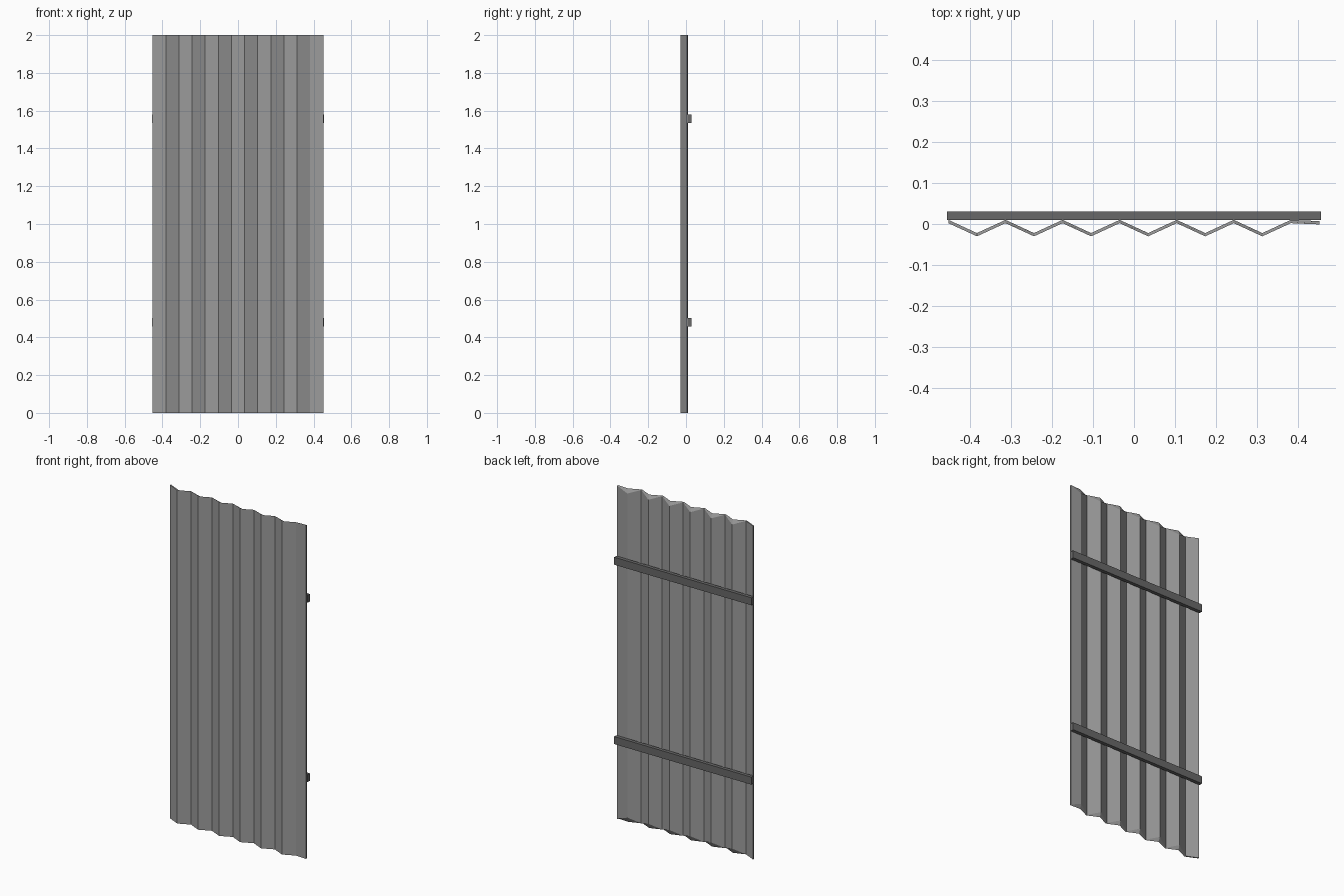
import bpy
import bmesh

if "Cube" in bpy.data.objects:
    bpy.data.objects.remove(bpy.data.objects["Cube"])


def make_material(name, value):
    mat = bpy.data.materials.new(name)
    mat.diffuse_color = (value, value, value, 1.0)
    mat.use_nodes = True
    mat.node_tree.nodes["Principled BSDF"].inputs["Base Color"].default_value = mat.diffuse_color
    return mat


sheet_grey = make_material("sheet grey", 0.33)
rail_grey = make_material("dark rail grey", 0.14)


def add_object(name, bm, mat):
    bmesh.ops.recalc_face_normals(bm, faces=bm.faces)
    mesh = bpy.data.meshes.new(name)
    bm.to_mesh(mesh)
    bm.free()
    mesh.materials.append(mat)
    obj = bpy.data.objects.new(name, mesh)
    bpy.context.collection.objects.link(obj)
    return obj


# Corrugated sheet: zigzag profile ending in a flat lap strip
HEIGHT = 2.0
THICK = 0.008
PITCH = 0.0695          # half a corrugation
CUT = 0.028             # back ridges stop short of the sheet ends
profile = []            # (x, front y, how far the back edge is trimmed)
for i in range(13):
    ridge = i % 2 == 0
    profile.append((-0.452 + i * PITCH,
                    0.002 if ridge else -0.03,
                    CUT if ridge and i > 0 else 0.0))
profile.append((0.452, -0.001, 0.0))

bm = bmesh.new()
rings = []
for x, y, cut in profile:
    rings.append([bm.verts.new(co) for co in (
        (x, y, 0), (x, y, HEIGHT),
        (x, y + THICK, HEIGHT - cut), (x, y + THICK, cut))])
for a, b in zip(rings, rings[1:]):
    for j in range(4):
        k = (j + 1) % 4
        bm.faces.new((a[j], a[k], b[k], b[j]))
bm.faces.new(rings[0])
bm.faces.new(rings[-1])
add_object("corrugated_sheet", bm, sheet_grey)

# Two horizontal rails across the back
for name, z in (("lower_rail", 0.48), ("upper_rail", 1.556)):
    bm = bmesh.new()
    bmesh.ops.create_cube(bm, size=1.0)
    bmesh.ops.scale(bm, vec=(0.911, 0.021, 0.045), verts=bm.verts)
    obj = add_object(name, bm, rail_grey)
    obj.location = (0, 0.0197, z)
